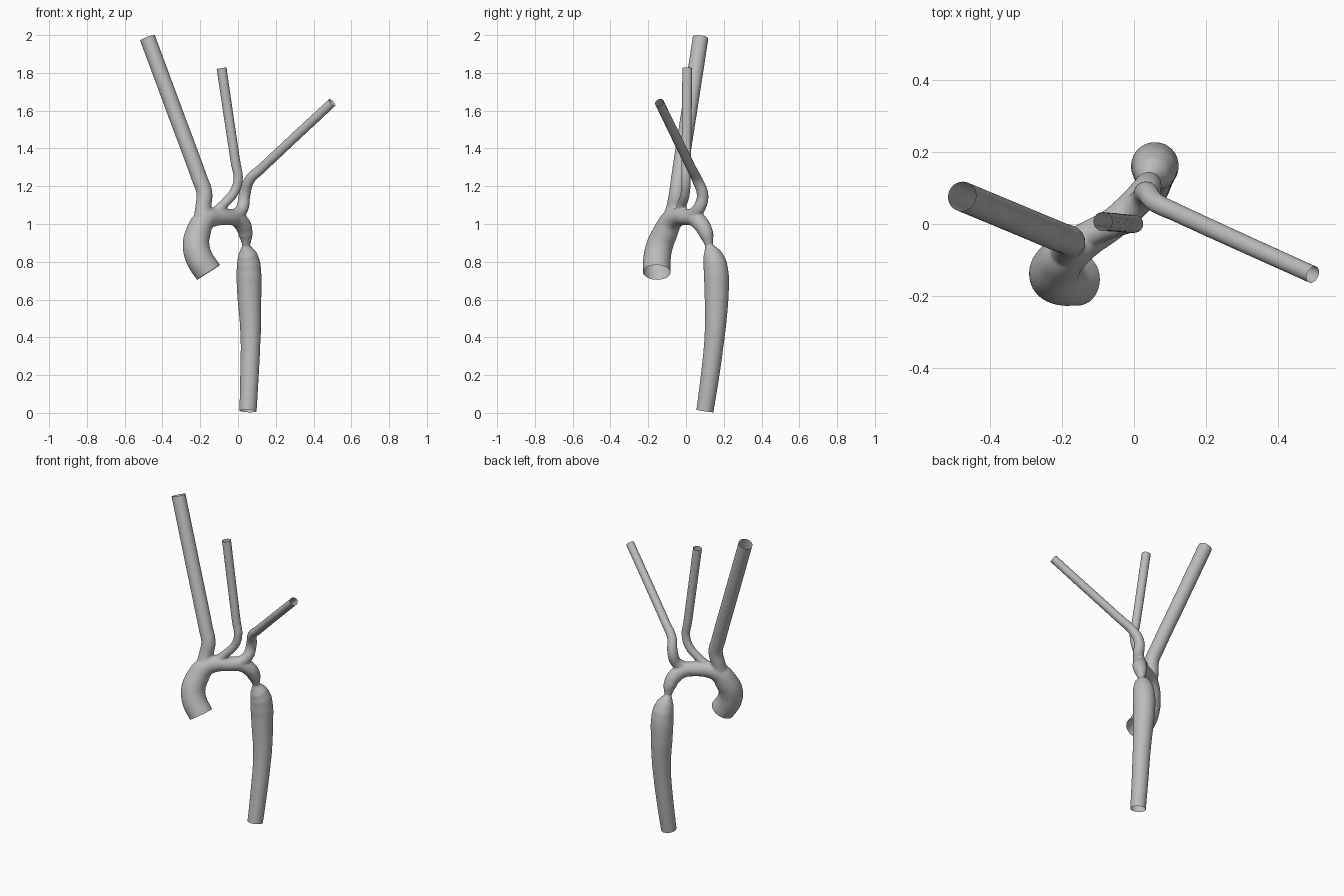
import bpy
import bmesh
from mathutils import Vector

cube = bpy.data.objects.get("Cube")
if cube:
    bpy.data.objects.remove(cube, do_unlink=True)

# Vessel centre lines: x, y, z, radius
main_vessel = [
    (-.156, -.155, .744, .072), (-.205, -.153, .82, .072), (-.222, -.138, .89, .07),
    (-.212, -.112, .95, .066), (-.18, -.078, 1.015, .058), (-.125, -.04, 1.037, .048),
    (-.06, 0, 1.037, .043), (-.01, .045, 1.03, .042), (.027, .085, .992, .042),
    (.04, .108, .945, .037), (.043, .118, .905, .025), (.043, .121, .886, .019),
    (.045, .128, .867, .032), (.05, .139, .838, .05), (.056, .153, .79, .062),
    (.058, .161, .72, .066), (.06, .162, .62, .063), (.066, .157, .48, .056),
    (.066, .147, .36, .051), (.06, .125, .18, .048), (.053, .1, .01, .045)]
right_branch = [
    (-.19, -.085, 1.0, .048), (-.184, -.062, 1.09, .041), (-.178, -.048, 1.165, .041),
    (-.205, -.037, 1.245, .041), (-.342, .02, 1.615, .041), (-.479, .077, 1.985, .041)]
middle_branch = [
    (-.14, -.045, 1.04, .03), (-.075, -.02, 1.105, .024), (-.02, -.003, 1.17, .024),
    (.001, 0, 1.24, .024), (-.012, .001, 1.32, .025), (-.087, .007, 1.825, .026)]
left_branch = [
    (-.02, .025, 1.04, .034), (.022, .068, 1.082, .032), (.034, .088, 1.15, .03),
    (.06, .06, 1.232, .027), (.12, .031, 1.29, .025), (.498, -.141, 1.643, .024)]
EXTRA = .05     # overshoot trimmed off to leave open rims
rims = []


def extend(path, last):
    """Prolong a path past one end and remember the trimming plane."""
    tip, prev = (path[-1], path[-2]) if last else (path[0], path[1])
    end = Vector(tip[:3])
    out = (end - Vector(prev[:3])).normalized()
    rims.append((end, out))
    point = (*(end + out * EXTRA), tip[3])
    return path + [point] if last else [point] + path


# All vessels as splines of one curve
curve = bpy.data.curves.new("vessel_paths", 'CURVE')
curve.dimensions = '3D'
curve.bevel_depth = 1
curve.bevel_resolution = 8
curve.use_fill_caps = True
curve.resolution_u = 10
paths = [extend(extend(main_vessel, True), False)]
paths += [extend(p, True) for p in (right_branch, middle_branch, left_branch)]
for path in paths:
    spline = curve.splines.new('BEZIER')
    spline.bezier_points.add(len(path) - 1)
    for bp, (x, y, z, r) in zip(spline.bezier_points, path):
        bp.co = (x, y, z)
        bp.radius = r + .0012
        bp.handle_left_type = bp.handle_right_type = 'AUTO'
helper = bpy.data.objects.new("vessel_paths", curve)
helper.hide_render = True
bpy.context.collection.objects.link(helper)


def evaluated_mesh(obj):
    graph = bpy.context.evaluated_depsgraph_get()
    graph.update()
    return bpy.data.meshes.new_from_object(obj.evaluated_get(graph))


# Fuse into one skin with soft junctions
vessel = bpy.data.objects.new("branched_vessel", evaluated_mesh(helper))
bpy.context.collection.objects.link(vessel)
bpy.data.objects.remove(helper, do_unlink=True)
remesh = vessel.modifiers.new("fuse", 'REMESH')
remesh.mode = 'VOXEL'
remesh.voxel_size = .006
smooth = vessel.modifiers.new("soften", 'SMOOTH')
smooth.factor = .5
smooth.iterations = 8
vessel.data = evaluated_mesh(vessel)
vessel.modifiers.clear()

# Trim the ends open
bm = bmesh.new()
bm.from_mesh(vessel.data)
for end, out in rims:
    faces = [f for f in bm.faces if (f.calc_center_median() - end).length < .13]
    edges = {e for f in faces for e in f.edges}
    verts = {v for f in faces for v in f.verts}
    bmesh.ops.bisect_plane(bm, geom=faces + list(edges) + list(verts),
                           plane_co=end, plane_no=out, clear_outer=True)
for f in bm.faces:
    f.smooth = True
bm.to_mesh(vessel.data)
bm.free()

# Plain grey
grey = bpy.data.materials.new("plain_grey")
grey.use_nodes = True
colour = (.5, .5, .5, 1)
grey.diffuse_color = colour
grey.node_tree.nodes["Principled BSDF"].inputs["Base Color"].default_value = colour
vessel.data.materials.clear()
vessel.data.materials.append(grey)
